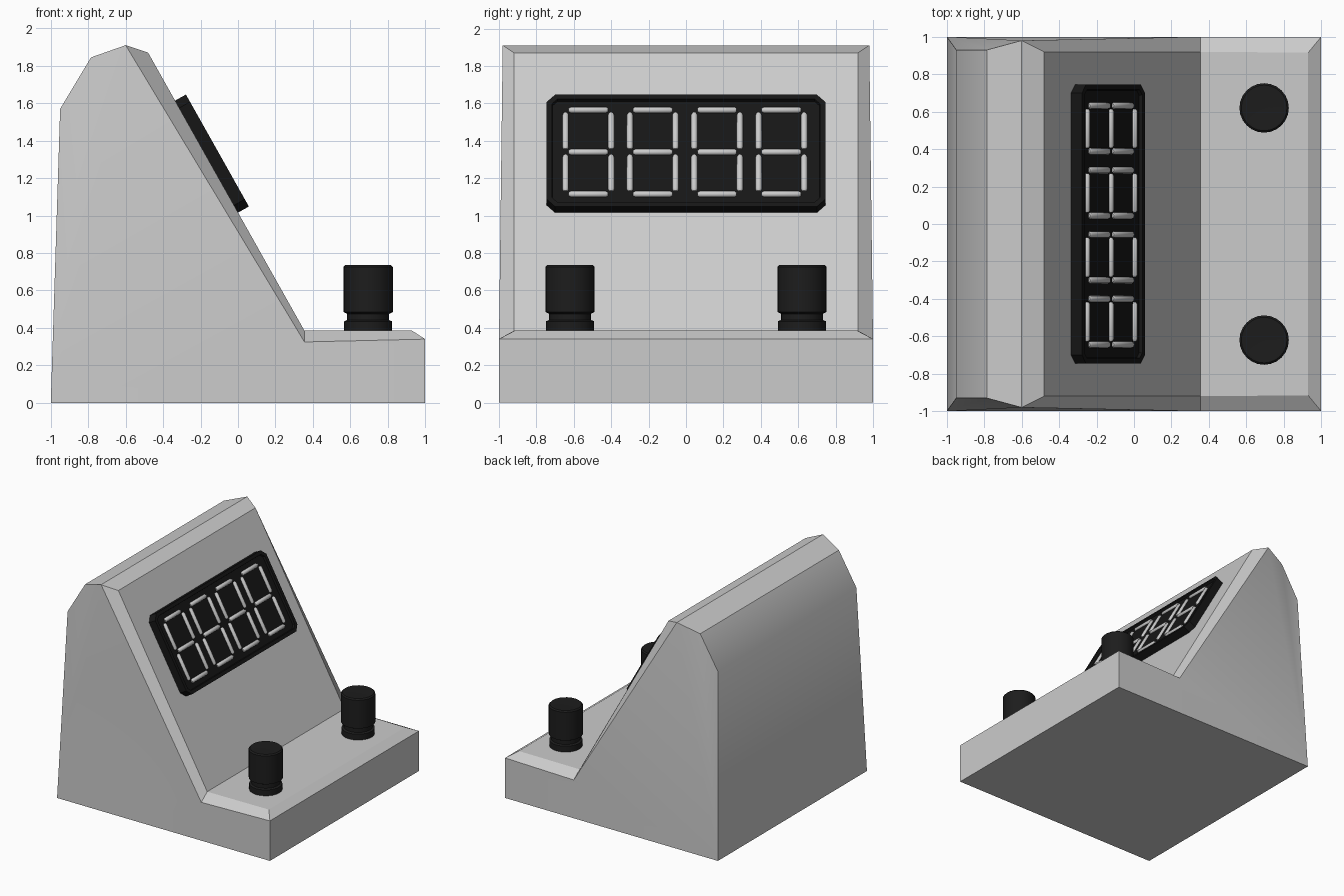
import bpy, bmesh, math
from mathutils import Matrix, Vector

if "Cube" in bpy.data.objects:
    bpy.data.objects.remove(bpy.data.objects["Cube"])


def material(name, rgb):
    m = bpy.data.materials.new(name)
    m.diffuse_color = (*rgb, 1)
    m.use_nodes = True
    m.node_tree.nodes["Principled BSDF"].inputs["Base Color"].default_value = m.diffuse_color
    return m


black = material("black_plastic", (0.008, 0.008, 0.008))
dark = material("dark_knob", (0.012, 0.012, 0.012))


def finish(name, bm, mat=None, angle=30):
    bmesh.ops.recalc_face_normals(bm, faces=bm.faces)
    me = bpy.data.meshes.new(name)
    bm.to_mesh(me)
    bm.free()
    ob = bpy.data.objects.new(name, me)
    bpy.context.collection.objects.link(ob)
    if mat:
        me.materials.append(mat)
    bpy.ops.object.select_all(action='DESELECT')
    ob.select_set(True)
    bpy.context.view_layer.objects.active = ob
    bpy.ops.object.shade_smooth_by_angle(angle=math.radians(angle))
    return ob


# Wedge housing: half section (x, half width, z), bridged left to right
section = [(-1, 1, 0), (1, 1, 0), (1, 1, 0.34), (0.93, 0.915, 0.385),
           (0.355, 0.92, 0.385), (-0.48, 0.92, 1.87), (-0.6, 0.98, 1.91),
           (-0.785, 0.93, 1.845), (-0.95, 0.93, 1.57)]
bm = bmesh.new()
sides = []
for s in (-1, 1):
    v = [bm.verts.new((x, s * y, z)) for x, y, z in section]
    valley = bm.verts.new((0.355, s, 0.325))
    # side wall
    bm.faces.new((v[0], v[1], v[2], valley))
    bm.faces.new((v[0], valley, v[6]))
    bm.faces.new((v[0], v[6], v[7]))
    bm.faces.new((v[0], v[7], v[8]))
    # chamfers along deck and slope
    bm.faces.new((v[2], v[3], v[4], valley))
    bm.faces.new((valley, v[4], v[5], v[6]))
    sides.append(v)
a, b = sides
n = len(a)
for i in range(n):
    j = (i + 1) % n
    bm.faces.new((a[i], a[j], b[j], b[i]))
finish("housing", bm)

# Local frame of the sloped face: u across, v up the slope, w outward
up = Vector((-0.835, 0, 1.485)).normalized()
across = Vector((0, 1, 0))
out = across.cross(up)
frame = Matrix((across, up, out)).transposed().to_4x4()
frame.translation = (-0.11, 0, 1.3475)

# Display panel with clipped corners and a shallow recess
W, H, C = 0.745, 0.343, 0.045
outline = [(W - C, -H), (W, -H + C), (W, H - C), (W - C, H),
           (-W + C, H), (-W, H - C), (-W, -H + C), (-W + C, -H)]
bm = bmesh.new()
base = bm.faces.new([bm.verts.new((x, y, -0.075)) for x, y in outline])
ext = bmesh.ops.extrude_face_region(bm, geom=[base], use_keep_orig=True)
top = [g for g in ext["geom"] if isinstance(g, bmesh.types.BMFace)][0]
bmesh.ops.translate(bm, verts=top.verts[:], vec=(0, 0, 0.075))
bmesh.ops.inset_region(bm, faces=[top], thickness=0.03)
bmesh.ops.inset_region(bm, faces=[top], thickness=0.004, depth=0)
bmesh.ops.translate(bm, verts=top.verts[:], vec=(0, 0, -0.018))
bm.transform(frame)
finish("display_panel", bm, black)


# Rounded bar with tapered ends, used for each lit segment
def bar(bm, u, v, length, upright):
    r, t = 0.017, 0.012
    turn = Matrix.Rotation(math.pi / 2, 4, 'X' if upright else 'Y')
    place = frame @ Matrix.Translation((u, v, -0.017)) @ turn
    rings = []
    for h, k in ((-length / 2, 0.6), (-length / 2 + t, 1),
                 (length / 2 - t, 1), (length / 2, 0.6)):
        rings.append([bm.verts.new(place @ Vector((
            r * k * math.cos(i * math.tau / 12), r * k * math.sin(i * math.tau / 12), h)))
            for i in range(12)])
    for p, q in zip(rings, rings[1:]):
        for i in range(12):
            j = (i + 1) % 12
            bm.faces.new((p[i], p[j], q[j], q[i]))
    bm.faces.new(rings[0])
    bm.faces.new(rings[-1])


# Four seven-segment digits
for d in range(4):
    cu = -0.522 + d * 0.344
    bm = bmesh.new()
    for row in (-1, 0, 1):
        bar(bm, cu, row * 0.258, 0.21, False)
    for su in (-1, 1):
        for sv in (-1, 1):
            bar(bm, cu + su * 0.122, sv * 0.129, 0.222, True)
    finish("digit_%d" % (d + 1), bm, None, 40)

# Two turned knobs on the deck
knob = [(0, 0.37), (0.128, 0.37), (0.128, 0.435), (0.112, 0.442), (0.112, 0.475),
        (0.132, 0.485), (0.132, 0.725), (0.122, 0.735), (0.09, 0.735),
        (0.02, 0.731), (0, 0.731)]
for side, name in ((-1, "left_knob"), (1, "right_knob")):
    bm = bmesh.new()
    pts = [bm.verts.new((r, 0, z)) for r, z in knob]
    edges = [bm.edges.new(e) for e in zip(pts, pts[1:])]
    bmesh.ops.spin(bm, geom=pts + edges, cent=(0, 0, 0), axis=(0, 0, 1),
                   angle=math.tau, steps=24)
    bmesh.ops.remove_doubles(bm, verts=bm.verts, dist=0.0005)
    bmesh.ops.translate(bm, verts=bm.verts, vec=(0.695, side * 0.62, 0))
    finish(name, bm, dark)
